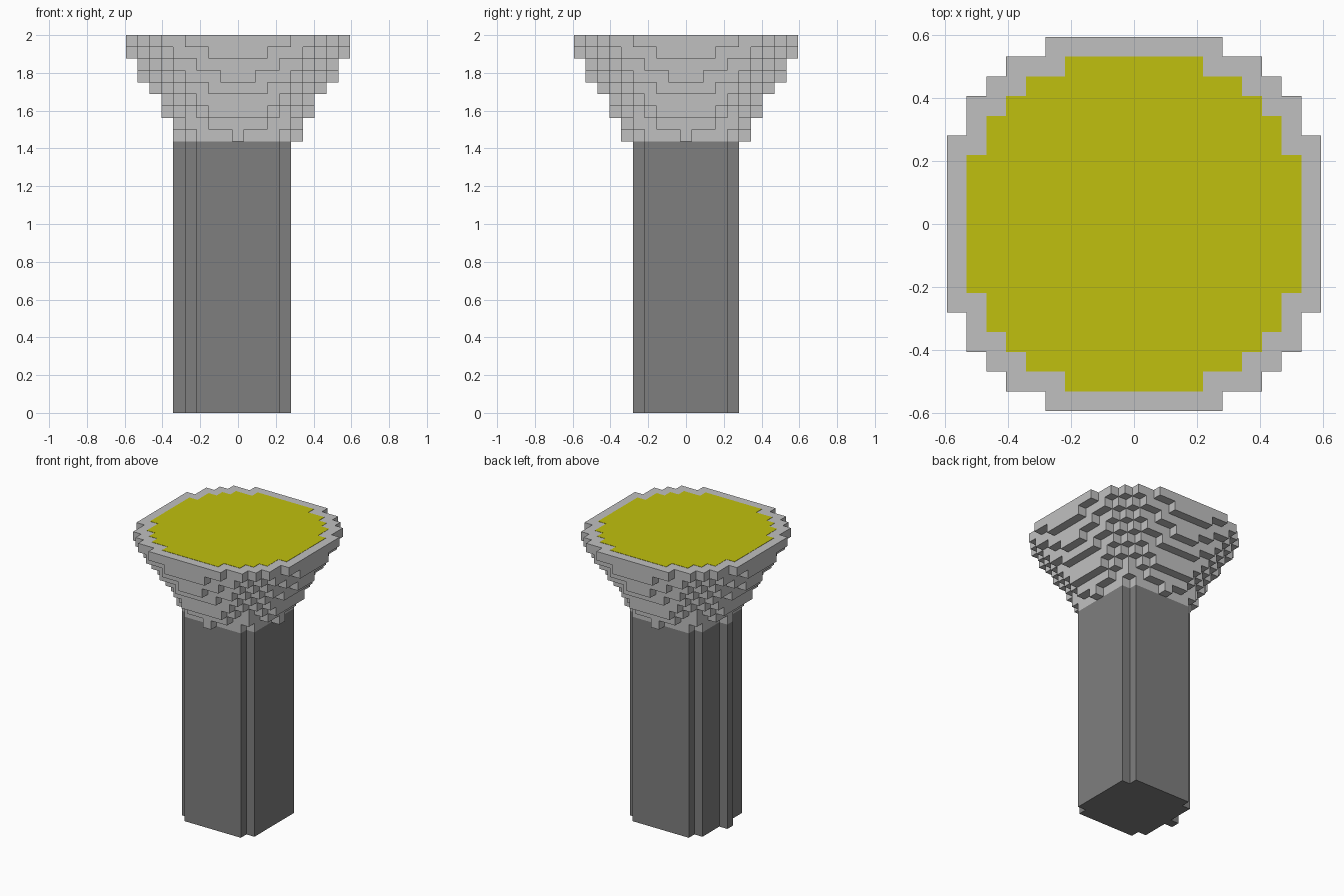
import bpy
import bmesh
import math

cube = bpy.data.objects.get("Cube")
if cube:
    bpy.data.objects.remove(cube, do_unlink=True)

U = 2 / 32  # size of one block


def material(name, srgb):
    col = [(c / 255 / 12.92) if c < 11 else ((c / 255 + 0.055) / 1.055) ** 2.4 for c in srgb] + [1.0]
    m = bpy.data.materials.new(name)
    m.use_nodes = True
    m.diffuse_color = col
    m.node_tree.nodes["Principled BSDF"].inputs["Base Color"].default_value = col
    return m


LIGHT = material("light grey stone", (192, 192, 192))
DARK = material("dark grey stone", (127, 127, 127))
YELLOW = material("yellow", (192, 192, 14))


def disc_outline(radius, limit):
    """Stepped outline of a disc of blocks, cut off at limit blocks from the centre."""
    right = []
    for j in range(-limit, limit + 1):
        left_over = radius ** 2 - j * j
        if left_over < 0:
            continue
        w = min(limit, math.floor(math.sqrt(left_over))) + 0.5
        if right and right[-1][0] == w:
            right[-1] = (w, j + 0.5)  # extend the straight run
        else:
            right += [(w, j - 0.5), (w, j + 0.5)]
    return right + [(-x, y) for x, y in reversed(right)]


def prism(name, outline, z0, z1, mat):
    """Extrude an outline, in blocks, from z0 to z1."""
    bm = bmesh.new()
    base = bm.faces.new([bm.verts.new((x * U, y * U, z0 * U)) for x, y in outline])
    top = bmesh.ops.extrude_face_region(bm, geom=[base])["geom"]
    bmesh.ops.translate(bm, vec=(0, 0, (z1 - z0) * U),
                        verts=[v for v in top if isinstance(v, bmesh.types.BMVert)])
    bmesh.ops.recalc_face_normals(bm, faces=bm.faces)
    mesh = bpy.data.meshes.new(name)
    bm.to_mesh(mesh)
    bm.free()
    mesh.materials.append(mat)
    obj = bpy.data.objects.new(name, mesh)
    bpy.context.collection.objects.link(obj)
    return obj


# Square post with notched corners, and a narrow rib on its -x side
POST_TOP = 23
prism("post", disc_outline(5, 4), 0, POST_TOP, DARK)
prism("post_rib", [(-5.5, -0.5), (-4.5, -0.5), (-4.5, 0.5), (-5.5, 0.5)], 0, POST_TOP, DARK)

# Flared head: nine stepped tiers that widen evenly upwards
for i in range(9):
    prism(f"head_tier_{i + 1}", disc_outline(5.075 + 0.625 * i, 9),
          POST_TOP + i, POST_TOP + i + 1, LIGHT)

# Thin yellow plate on top of the head
prism("top_plate", disc_outline(8.8, 8), 31.98, 32.03, YELLOW)
